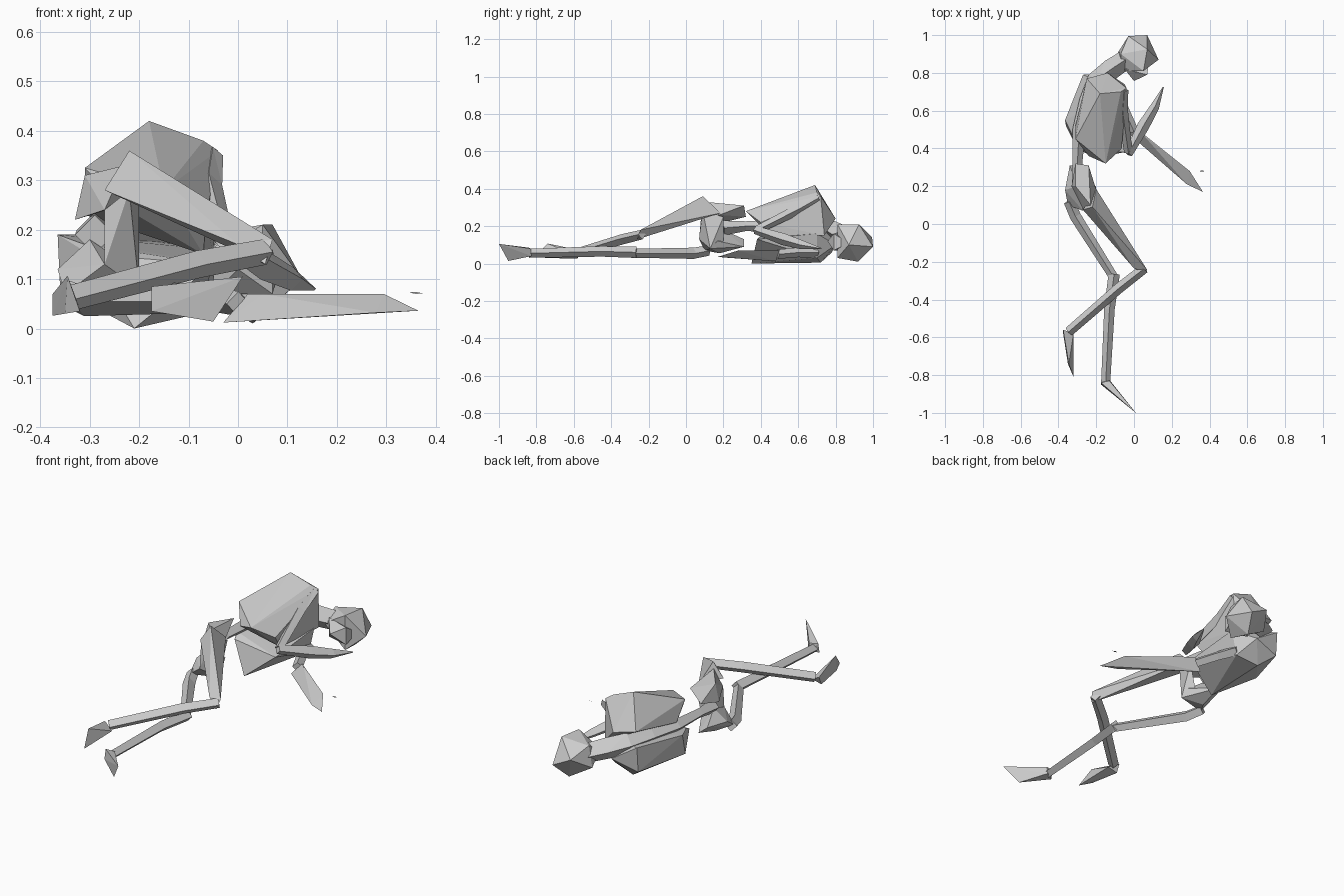
import bpy
import bmesh
from mathutils import Vector

cube = bpy.data.objects.get("Cube")
if cube:
    bpy.data.objects.remove(cube, do_unlink=True)

bone_grey = bpy.data.materials.new("bone grey")
bone_grey.use_nodes = True
colour = (0.6, 0.6, 0.6, 1)
bone_grey.diffuse_color = colour
bone_grey.node_tree.nodes["Principled BSDF"].inputs["Base Color"].default_value = colour


def add_object(name, bm):
    """Turn a bmesh into a flat shaded, coloured object."""
    bmesh.ops.recalc_face_normals(bm, faces=bm.faces)
    mesh = bpy.data.meshes.new(name)
    bm.to_mesh(mesh)
    bm.free()
    mesh.materials.append(bone_grey)
    part = bpy.data.objects.new(name, mesh)
    bpy.context.scene.collection.objects.link(part)
    return part


def faceted_mass(name, corners):
    """Chunky faceted solid wrapped around a few corner points."""
    bm = bmesh.new()
    for corner in corners:
        bm.verts.new(corner)
    result = bmesh.ops.convex_hull(bm, input=bm.verts)
    unused = [v for v in result["geom_interior"] if isinstance(v, bmesh.types.BMVert)]
    bmesh.ops.delete(bm, geom=unused, context="VERTS")
    return add_object(name, bm)


def long_bone(name, path, widths):
    """Four sided tapering bone swept along a path."""
    points = [Vector(p) for p in path]
    bm = bmesh.new()
    rings = []
    for index, point in enumerate(points):
        before = points[max(index - 1, 0)]
        after = points[min(index + 1, len(points) - 1)]
        along = (after - before).normalized()
        side = along.cross(Vector((0, 0, 1))).normalized()
        up = side.cross(along)
        half = widths[index]
        rings.append([bm.verts.new(point + offset * half)
                      for offset in (side, up, -side, -up)])
    for lower, upper in zip(rings, rings[1:]):
        for k in range(len(lower)):
            following = (k + 1) % len(lower)
            bm.faces.new((lower[k], lower[following], upper[following], upper[k]))
    bm.faces.new(rings[0])
    bm.faces.new(rings[-1])
    bmesh.ops.triangulate(bm, faces=bm.faces)
    return add_object(name, bm)


# Skull, with the jaw tucked towards the chest
faceted_mass("skull", [
    (-.03, .995, .14), (.07, 1, .09), (.13, .87, .10), (.07, .925, .21),
    (.05, .81, .21), (-.07, .9, .19), (-.09, .9, .08), (.03, .92, .01),
    (.05, .81, .03), (-.07, .81, .14)])
faceted_mass("jaw", [
    (0, .757, .12), (.07, .79, .16), (.07, .79, .07), (-.05, .82, .07),
    (-.05, .82, .17), (.08, .87, .11)])

# Spine, from the pelvis through the neck
long_bone("spine", [
    (-.29, .2, .19), (-.3, .32, .2), (-.29, .5, .2), (-.25, .65, .2),
    (-.2, .76, .19), (-.12, .82, .16), (-.03, .88, .13)],
    [.04, .026, .035, .04, .05, .055, .05])

# Rib cage, two halves that meet in a valley along the spine
faceted_mass("right_ribs", [
    (-.18, .69, .42), (-.07, .7, .38), (-.04, .72, .36), (-.31, .45, .325),
    (-.15, .32, .28), (-.065, .4, .22), (-.05, .74, .15), (-.24, .36, .25),
    (-.31, .52, .23), (-.25, .77, .26), (-.14, .8, .24), (-.07, .45, .15)])
faceted_mass("left_ribs", [
    (-.365, .55, .19), (-.27, .79, .19), (-.36, .52, .08), (-.3, .4, .15),
    (-.21, .35, 0), (-.05, .38, .13), (-.08, .7, .03), (-.2, .72, .005),
    (-.13, .8, .1), (-.05, .7, .16), (-.27, .78, .06), (-.31, .44, .17)])

# Pelvis, two hip wings joined in front by the pubis
faceted_mass("right_hip", [
    (-.31, .32, .25), (-.24, .31, .31), (-.31, .2, .31), (-.2, .18, .26),
    (-.27, .08, .24), (-.33, .2, .22), (-.23, .1, .33)])
faceted_mass("left_hip", [
    (-.34, .31, .13), (-.29, .31, .09), (-.365, .18, .12), (-.21, .17, .12),
    (-.27, .07, .13), (-.3, .18, .055), (-.35, .1, .07), (-.3, .2, .18),
    (-.2, .13, .08)])
faceted_mass("pubis", [
    (-.2, .2, .25), (-.27, .08, .24), (-.22, .09, .28), (-.2, .13, .08),
    (-.27, .07, .13), (-.23, .2, .12)])

# Right leg, the upper one, with a broad hip end
faceted_mass("right_thigh", [
    (-.2, .185, .27), (-.27, .075, .28), (-.22, .09, .36),
    (.07, -.243, .18), (0, -.235, .17), (.055, -.26, .13)])
long_bone("right_shin", [(.055, -.235, .155), (-.08, -.34, .13), (-.345, -.57, .06)],
          [.026, .028, .026])
faceted_mass("right_foot", [
    (-.375, -.56, .07), (-.375, -.58, .026), (-.32, -.58, .04),
    (-.345, -.74, .107), (-.32, -.81, .035), (-.35, -.74, .03)])

# Left leg, the one lying on the ground
long_bone("left_thigh", [(-.345, .12, .07), (-.31, .04, .055), (-.105, -.285, .055)],
          [.028, .03, .024])
long_bone("left_shin", [(-.105, -.265, .06), (-.13, -.45, .065), (-.15, -.84, .055)],
          [.03, .028, .024])
faceted_mass("left_foot", [
    (-.175, -.84, .085), (-.175, -.85, .035), (-.13, -.825, .04),
    (.01, -1, .105), (-.05, -.95, .014), (-.13, -.83, .08)])

# Right arm, folded in front of the chest
long_bone("right_upper_arm", [(-.05, .71, .35), (-.06, .6, .29), (-.03, .38, .18)],
          [.02, .028, .022])
long_bone("right_forearm", [(-.03, .37, .18), (.05, .52, .13), (.11, .62, .1),
                            (.155, .725, .08)], [.022, .032, .024, .003])

# Left arm, reaching out along the ground as a flat wedge
long_bone("left_upper_arm", [(-.09, .7, .06), (-.05, .6, .06), (0, .49, .05)],
          [.03, .026, .025])
faceted_mass("left_forearm", [
    (.02, .5, .07), (-.03, .48, .012), (.03, .45, .03), (.05, .47, .07),
    (.295, .28, .07), (.28, .21, .032), (.365, .17, .036)])
faceted_mass("thumb_tip", [
    (.345, .28, .073), (.375, .28, .071), (.36, .284, .074), (.36, .278, .07)])
